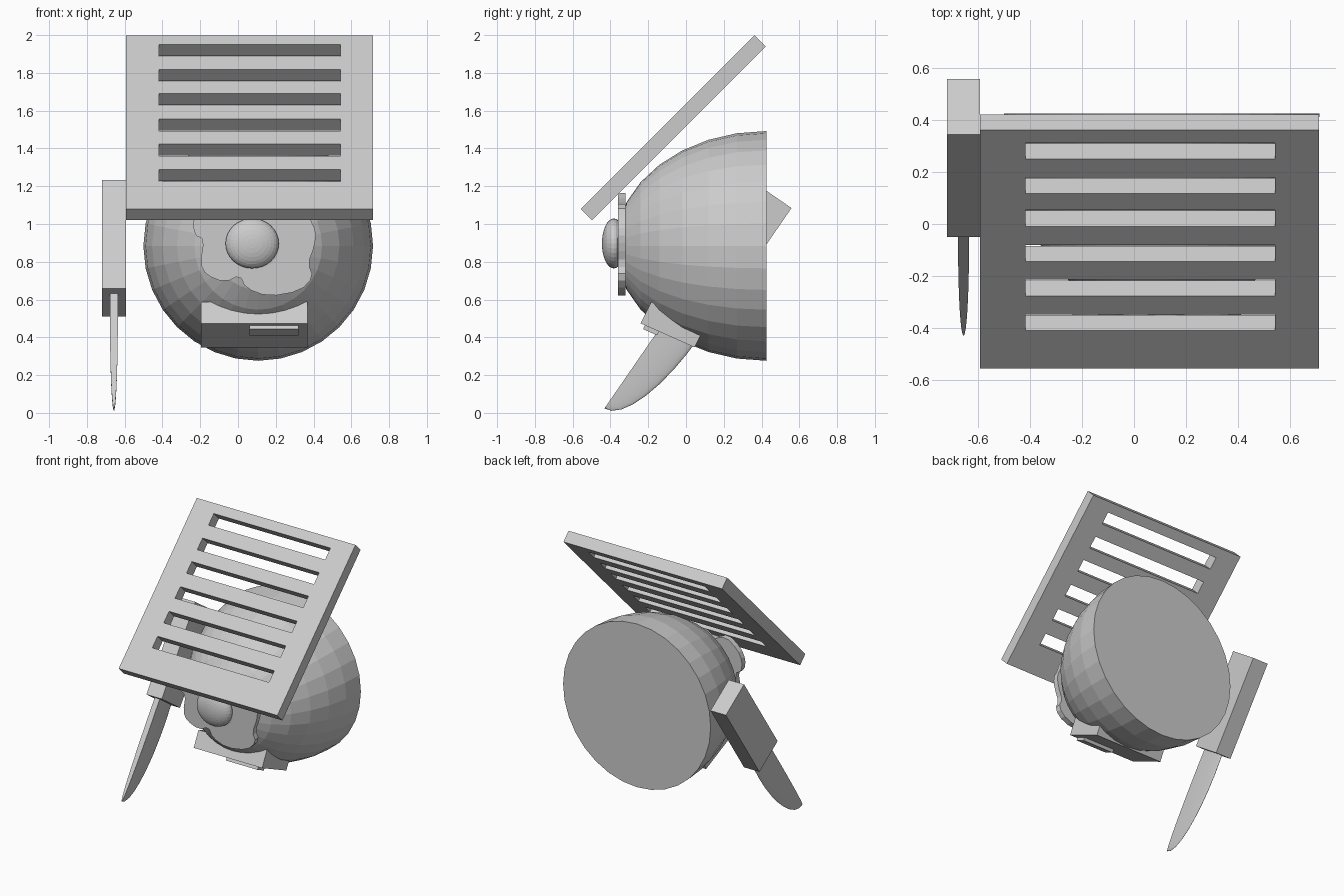
import bpy, bmesh
from mathutils import Matrix, Vector

cube = bpy.data.objects.get("Cube")
if cube:
    bpy.data.objects.remove(cube, do_unlink=True)

GREY = (0.6, 0.6, 0.6, 1)
grey = bpy.data.materials.new("plain grey")
grey.use_nodes = True
grey.diffuse_color = GREY
grey.node_tree.nodes["Principled BSDF"].inputs["Base Color"].default_value = GREY


def finish(name, bm):
    bmesh.ops.recalc_face_normals(bm, faces=bm.faces[:])
    mesh = bpy.data.meshes.new(name)
    bm.to_mesh(mesh)
    bm.free()
    mesh.materials.append(grey)
    obj = bpy.data.objects.new(name, mesh)
    bpy.context.collection.objects.link(obj)
    return obj


def thicken(bm, offset):
    """Extrude all faces along an offset into a closed solid."""
    new = bmesh.ops.extrude_face_region(bm, geom=bm.faces[:], use_keep_orig=True)["geom"]
    verts = [g for g in new if isinstance(g, bmesh.types.BMVert)]
    bmesh.ops.translate(bm, verts=verts, vec=offset)


def prism(name, outline, offset):
    bm = bmesh.new()
    bm.faces.new([bm.verts.new(p) for p in outline])
    thicken(bm, offset)
    return finish(name, bm)


def slab(name, corner, along, across, x0, x1):
    """Box given by three corners of its side profile (y, z) and its x range."""
    a, b, c = Vector(corner), Vector(along), Vector(across)
    side = [a, a + b, a + b + c, a + c]
    return prism(name, [(x0, p.x, p.y) for p in side], (x1 - x0, 0, 0))


def ellipsoid(name, radii, matrix, pole_y=False, cut=None):
    """Stretched sphere, optionally cut in half, keeping the side against cut."""
    bm = bmesh.new()
    bmesh.ops.create_uvsphere(bm, u_segments=32, v_segments=16, radius=1)
    if pole_y:
        bm.transform(Matrix.Rotation(1.5707963, 4, "X"))
    bm.transform(Matrix.Diagonal((*radii, 1)))
    if cut:
        geom = bm.verts[:] + bm.edges[:] + bm.faces[:]
        bmesh.ops.bisect_plane(bm, geom=geom, dist=0.0001, plane_co=(0, 0, 0),
                               plane_no=cut, clear_outer=True)
        rim = [e for e in bm.edges if e.is_boundary]
        bmesh.ops.edgeloop_fill(bm, edges=rim)
    bm.transform(matrix)
    return finish(name, bm)


# Domed head with a flat back, and a round nose
ellipsoid("head", (0.608, 0.80, 0.608), Matrix.Translation((0.107, 0.425, 0.884)),
          pole_y=True, cut=(0, 1, 0))
ellipsoid("nose", (0.141, 0.063, 0.132), Matrix.Translation((0.075, -0.382, 0.897)),
          pole_y=True)

# Wavy patch behind the nose, corners rounded by cutting
patch = [(-.24, 1.02), (-.23, .94), (-.18, .92), (-.2, .79), (-.17, .73), (-.07, .69),
         (.01, .73), (.04, .66), (.16, .615), (.33, .645), (.4, .72), (.37, .79),
         (.405, .88), (.415, .96), (.38, 1.03), (.36, 1.1), (.24, 1.12), (.12, 1.18),
         (.01, 1.12), (-.1, 1.17), (-.2, 1.1)]
rounded = []
for p, q in zip(patch, patch[1:] + patch[:1]):
    p, q = Vector(p), Vector(q)
    rounded += [p.lerp(q, 0.25), p.lerp(q, 0.75)]
prism("face_patch", [(p.x, -0.36, p.y) for p in rounded], (0, 0.04, 0))

# Jaw block with a small tooth plate under it
jaw_along, jaw_up = Vector((0.285, -0.127)), Vector((0.056, 0.113))
jaw_corner = Vector((-0.24, 0.474))
slab("jaw", jaw_corner, jaw_along, jaw_up, -0.197, 0.367)
slab("tooth", jaw_corner + jaw_along * 0.08, jaw_along * 0.26, jaw_up * -0.18, 0.06, 0.32)

# Slotted panel: a grid with the slot cells left open, then thickened
slope = Vector((0, 1, 1)).normalized()
low_edge = Vector((0, -0.557, 1.08))
xs = [-0.593, -0.418, 0.543, 0.714]
ts = [0]
for middle in (0.25, 0.44, 0.628, 0.819, 0.998, 1.185):
    ts += [middle - 0.044, middle + 0.044]
ts.append(1.30)
bm = bmesh.new()
rows = [[bm.verts.new(low_edge + slope * t + Vector((x, 0, 0))) for x in xs] for t in ts]
for j in range(len(ts) - 1):
    for i in range(3):
        if not (i == 1 and j % 2 == 1):
            bm.faces.new((rows[j][i], rows[j][i + 1], rows[j + 1][i + 1], rows[j + 1][i]))
thicken(bm, Vector((0, 1, -1)).normalized() * 0.085)
finish("slotted_panel", bm)

# Knife: box handle and a half-lens blade with a straight spine
down, back = Vector((0, -0.567, -0.823)), Vector((0, 0.823, -0.567))
grip = Vector((-0.657, -0.05, 0.659))
slab("knife_handle", grip.yz, down.yz * -0.696, back.yz * 0.26, -0.72, -0.593)
frame = Matrix((Vector((1, 0, 0)), down, back)).transposed().to_4x4()
place = Matrix.Translation(grip + down * 0.14 + back * 0.046)
blade = ellipsoid("knife_blade", (0.021, 0.6, 0.2), place @ frame,
                  pole_y=True, cut=(0, 0, -1))
bpy.ops.object.select_all(action="DESELECT")
blade.select_set(True)
bpy.context.view_layer.objects.active = blade
bpy.ops.object.shade_smooth_by_angle(angle=0.6)
